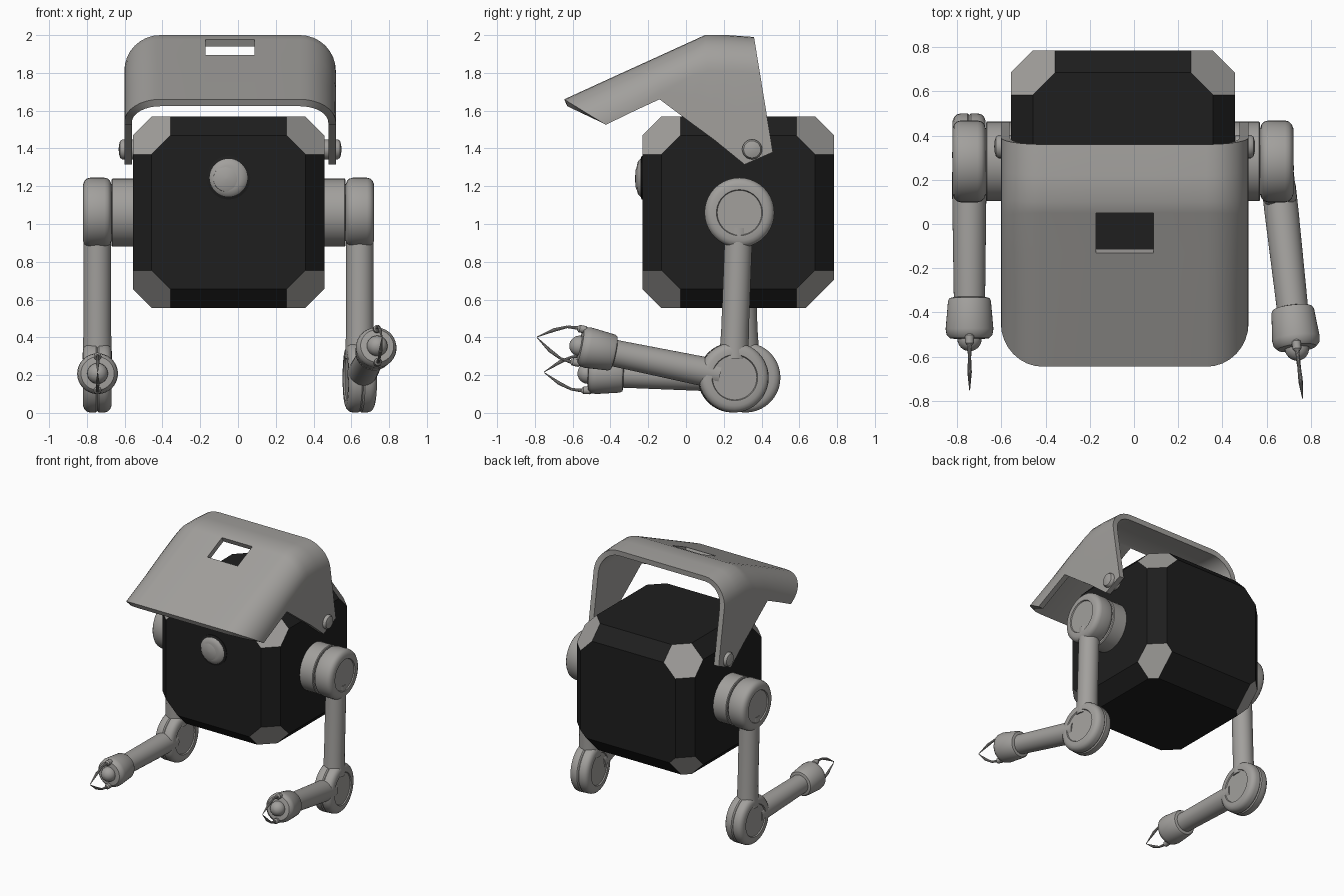
import bpy, bmesh, math
from mathutils import Vector

if "Cube" in bpy.data.objects:
    bpy.data.objects.remove(bpy.data.objects["Cube"])

CX = -0.05  # symmetry plane of the body


def material(name, rgb):
    m = bpy.data.materials.new(name)
    m.diffuse_color = (*rgb, 1)
    m.use_nodes = True
    m.node_tree.nodes["Principled BSDF"].inputs["Base Color"].default_value = m.diffuse_color
    return m


GREY = material("warm grey", (0.36, 0.35, 0.335))
BLACK = material("near black", (0.013, 0.013, 0.013))


def finish(bm, name, mats, smooth=True, solid=0):
    me = bpy.data.meshes.new(name)
    bm.to_mesh(me)
    bm.free()
    ob = bpy.data.objects.new(name, me)
    bpy.context.collection.objects.link(ob)
    for m in mats:
        me.materials.append(m)
    bpy.ops.object.select_all(action='DESELECT')
    bpy.context.view_layer.objects.active = ob
    ob.select_set(True)
    if solid:
        mod = ob.modifiers.new("thickness", 'SOLIDIFY')
        mod.thickness = solid
        mod.offset = -1
        mod.use_even_offset = True
        bpy.ops.object.modifier_apply(modifier=mod.name)
    if smooth:
        bpy.ops.object.shade_smooth_by_angle(angle=math.radians(35))
    return ob


def lathe(name, origin, axis, profile, mat=GREY, n=40):
    """Turn a (radius, distance) profile around an axis."""
    origin = Vector(origin)
    q = Vector(axis).to_track_quat('Z', 'Y')
    bm = bmesh.new()
    rings = []
    for r, d in profile:
        rings.append([bm.verts.new(origin + q @ Vector((
            r * math.cos(math.tau * i / n), r * math.sin(math.tau * i / n), d)))
            for i in range(n)])
    for a, b in zip(rings, rings[1:]):
        for i in range(n):
            j = (i + 1) % n
            bm.faces.new((a[i], a[j], b[j], b[i]))
    bm.faces.new(rings[0][::-1])
    bm.faces.new(rings[-1])
    bmesh.ops.recalc_face_normals(bm, faces=bm.faces)
    return finish(bm, name, [mat])


def ball(name, centre, r, axis=(0, 0, 1), stretch=1.0):
    steps = [math.pi * (k + 0.1) / 12.2 for k in range(13)]
    return lathe(name, centre, axis,
                 [(r * math.sin(a), -r * stretch * math.cos(a)) for a in steps], n=24)


# Body: cube with planed edges and grey planed corners
H = 0.507
centre = Vector((CX, 0.277, 1.062))
bm = bmesh.new()
bmesh.ops.create_cube(bm, size=2 * H)


def plane_off(n, co, mat_index):
    geom = bm.verts[:] + bm.edges[:] + bm.faces[:]
    cut = bmesh.ops.bisect_plane(bm, geom=geom, plane_co=co, plane_no=n, clear_outer=True)
    edges = [g for g in cut['geom_cut'] if isinstance(g, bmesh.types.BMEdge)]
    for f in bmesh.ops.edgeloop_fill(bm, edges=edges)['faces']:
        f.material_index = mat_index


dirs = [Vector((x, y, z)) for x in (-1, 0, 1) for y in (-1, 0, 1) for z in (-1, 0, 1)]
for count, mi in ((2, 0), (3, 1)):
    for n in dirs:
        if sum(abs(c) for c in n) == count:
            depth = 0.05 if count == 2 else 0.1
            if n == Vector((0, 1, -1)):
                depth = 0.075
            plane_off(n, n * (H - depth), mi)
bmesh.ops.recalc_face_normals(bm, faces=bm.faces)
bmesh.ops.translate(bm, verts=bm.verts, vec=centre)
finish(bm, "body", [BLACK, GREY], smooth=False)

# Eye in a dark socket
FR = (0, -1, 0)
lathe("eye_socket", (CX, -0.2, 1.245), FR, [(0.115, 0), (0.115, 0.035), (0.1, 0.04), (0.1, 0)], BLACK)
lathe("eye", (CX, -0.2, 1.245), FR,
      [(0.1, 0), (0.1, 0.042), (0.088, 0.054), (0.065, 0.06), (0.03, 0.064), (0.001, 0.065)])
lathe("pupil", (CX - 0.012, -0.24, 1.24), FR,
      [(0.075, 0), (0.068, 0.018), (0.045, 0.027), (0.001, 0.03)])

# Visor: arched sheet swept back through stations of top and bottom (y, z)
VX, HALF, FLAT = -0.042, 0.56, 0.37
stations = [
    ((-0.645, 1.66), (-0.425, 1.525)),
    ((-0.35, 1.795), (-0.27, 1.60)),
    ((-0.13, 1.895), (-0.14, 1.66)),
    ((0.05, 1.977), (0.02, 1.54)),
    ((0.10, 2.0), (0.15, 1.445)),
    ((0.22, 2.0), (0.31, 1.315)),
    ((0.36, 1.99), (0.46, 1.38)),
]
bm = bmesh.new()
rows = []
for (ty, tz), (by, bz) in stations:
    rf = min(0.19, 0.9 * (tz - bz)) / (tz - bz)
    half = [(HALF, 0), (HALF, (1 - rf) / 2)]
    for k in range(9):
        a = math.pi / 2 * k / 8
        half.append((FLAT + (HALF - FLAT) * math.cos(a), 1 - rf + rf * math.sin(a)))
    half.append((0.13, 1))
    section = half + [(-x, f) for x, f in reversed(half)]
    rows.append([bm.verts.new((VX + x, by + (ty - by) * f, bz + (tz - bz) * f))
                 for x, f in section])
for j, (a, b) in enumerate(zip(rows, rows[1:])):
    for i in range(len(a) - 1):
        if j == 2 and i == len(a) // 2 - 1:
            continue  # window in the visor
        bm.faces.new((a[i], a[i + 1], b[i + 1], b[i]))
bm.normal_update()
if sum(f.normal.z * f.calc_area() for f in bm.faces) < 0:
    bmesh.ops.reverse_faces(bm, faces=bm.faces)
finish(bm, "visor", [GREY], solid=0.04)

# Half profile of a round joint, from face centre to rim
FACE = [(0.001, 0.067), (0.118, 0.067), (0.122, 0.075), (0.15, 0.075), (0.168, 0.068),
        (0.18, 0.056), (0.185, 0.038)]
SEAM = [(0.185, 0.008), (0.178, 0.0)]


def joint(name, origin, axis, seam):
    half = FACE + (SEAM if seam else [])
    lathe(name, origin, axis,
          [(r, -d) for r, d in half] + [(r, d) for r, d in reversed(half)])


def arm(side, s, elbow_y, tip):
    X = Vector((s, 0, 0))
    # visor pivot bolt
    lathe(side + "_visor_bolt", (VX + s * 0.5, 0.35, 1.395), X,
          [(0.053, 0), (0.053, 0.07), (0.045, 0.082), (0.025, 0.088), (0.001, 0.09)], n=24)
    # shoulder
    lathe(side + "_shoulder_collar", (CX + s * 0.48, 0.283, 1.06), X,
          [(0.18, 0), (0.18, 0.135), (0.174, 0.14)])
    shoulder = Vector((CX + s * 0.695, 0.283, 1.06))
    joint(side + "_shoulder", shoulder, X, False)
    # upper arm and elbow
    elbow = Vector((CX + s * 0.695, elbow_y, 0.187))
    d = elbow - shoulder
    lathe(side + "_upper_arm", shoulder, d,
          [(0.073, 0.08), (0.073, d.length - 0.25), (0.078, d.length - 0.1)])
    axis = (Vector(tip) - elbow).normalized()
    across = axis.cross(Vector((0, 0, 1))).normalized()
    up = across.cross(axis)
    joint(side + "_elbow", elbow, across, True)
    # forearm and hand
    lathe(side + "_forearm", elbow, axis, [(0.077, 0.08), (0.077, 0.2), (0.07, 0.7)])
    lathe(side + "_hand", elbow, axis,
          [(0.07, 0.645), (0.09, 0.65), (0.097, 0.662), (0.108, 0.79), (0.104, 0.815),
           (0.088, 0.832), (0.06, 0.835)])
    ball(side + "_hand_tip", elbow + axis * 0.835, 0.055, axis)
    # two claws meeting at a point
    for k, u in (("upper", up), ("lower", -up)):
        lathe(f"{side}_{k}_claw_base", elbow + axis * 0.81 + u * 0.09, axis,
              [(0.012, 0), (0.02, 0.01), (0.02, 0.045), (0.012, 0.055)], n=16)
        pts = [(0.85, 0.093, 0.011), (0.92, 0.086, 0.007), (0.985, 0.056, 0.01),
               (1.066, 0.002, 0.002)]
        for i, (p, q) in enumerate(zip(pts, pts[1:])):
            a = elbow + axis * p[0] + u * p[1]
            b = elbow + axis * q[0] + u * q[1]
            lathe(f"{side}_{k}_claw_{i + 1}", a, b - a, [(p[2], 0), (q[2], (b - a).length)], n=10)


arm("left", -1, 0.315, (-0.743, -0.75, 0.215))
arm("right", 1, 0.25, (0.762, -0.785, 0.40))
